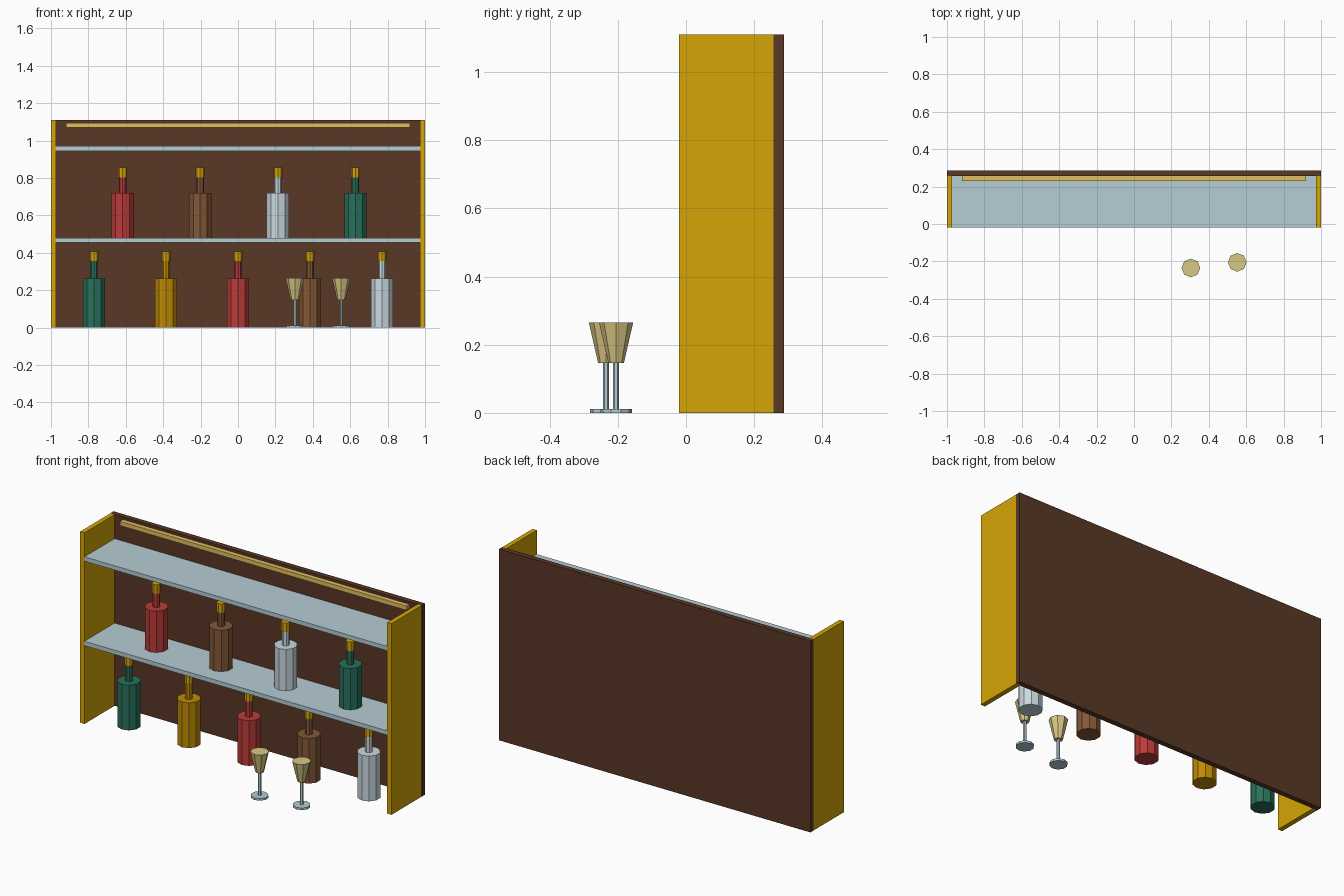
import bpy

if "Cube" in bpy.data.objects:
    bpy.data.objects.remove(bpy.data.objects["Cube"])

def mat(name, r, g, b):
    m = bpy.data.materials.new(name)
    lin = [(c / 255) ** 2.2 for c in (r, g, b)]
    m.diffuse_color = (*lin, 1)
    m.use_nodes = True
    m.node_tree.nodes["Principled BSDF"].inputs["Base Color"].default_value = m.diffuse_color
    return m

GOLD = mat("gold", 212, 163, 14)
WOOD = mat("dark_wood", 90, 58, 42)
GLASS = mat("pale_glass", 180, 204, 212)
LAMP = mat("warm_light", 225, 190, 95)
CUP = mat("cup_glass", 216, 198, 130)
GREEN = mat("green", 45, 112, 92)
AMBER = mat("amber", 190, 138, 12)
RED = mat("red", 184, 62, 60)
BROWN = mat("brown", 130, 88, 58)
CLEAR = mat("clear", 200, 216, 222)

def box(name, x0, x1, y0, y1, z0, z1, m):
    bpy.ops.mesh.primitive_cube_add(size=1, location=((x0 + x1) / 2, (y0 + y1) / 2, (z0 + z1) / 2))
    o = bpy.context.object
    o.name = name
    o.scale = (x1 - x0, y1 - y0, z1 - z0)
    o.data.materials.append(m)

def cone(name, x, y, z0, z1, r0, r1, m, sides):
    bpy.ops.mesh.primitive_cone_add(vertices=sides, radius1=r0, radius2=r1, depth=z1 - z0,
                                    location=(x, y, (z0 + z1) / 2))
    o = bpy.context.object
    o.name = name
    o.data.materials.append(m)

def bottle(name, x, y, z, body, neck, top, m):
    cone(name + "_body", x, y, z, z + body, 0.063, 0.063, m, 10)
    cone(name + "_neck", x, y, z + body, z + neck, 0.02, 0.02, m, 8)
    cone(name + "_cap", x, y, z + neck, z + top, 0.024, 0.024, GOLD, 8)

# cabinet
box("back_panel", -1, 1, 0.257, 0.287, 0, 1.11, WOOD)
for s, side in ((-1, "left"), (1, "right")):
    a, b = sorted((s * 0.972, s * 0.9995))
    box(side + "_side_panel", a, b, -0.02, 0.286, 0, 1.1095, GOLD)
for name, z in (("middle_shelf", 0.455), ("upper_shelf", 0.945)):
    box(name, -0.972, 0.972, -0.02, 0.286, z, z + 0.025, GLASS)
box("light_strip", -0.92, 0.92, 0.23, 0.258, 1.07, 1.095, LAMP)

# bottles
for i, m in enumerate((GREEN, AMBER, RED, BROWN, CLEAR)):
    bottle(f"lower_bottle_{i + 1}", -0.77 + i * 0.385, 0.10, 0, 0.262, 0.355, 0.408, m)
for i, m in enumerate((RED, BROWN, CLEAR, GREEN)):
    bottle(f"upper_bottle_{i + 1}", -0.617 + i * 0.415, 0.133, 0.48, 0.24, 0.322, 0.375, m)

# stemmed glasses
for i, (x, y) in enumerate(((0.304, -0.235), (0.552, -0.205))):
    n = f"wine_glass_{i + 1}"
    cone(n + "_foot", x, y, 0, 0.012, 0.047, 0.047, GLASS, 10)
    cone(n + "_stem", x, y, 0.012, 0.147, 0.009, 0.009, GLASS, 6)
    cone(n + "_cup", x, y, 0.147, 0.265, 0.023, 0.05, CUP, 8)
